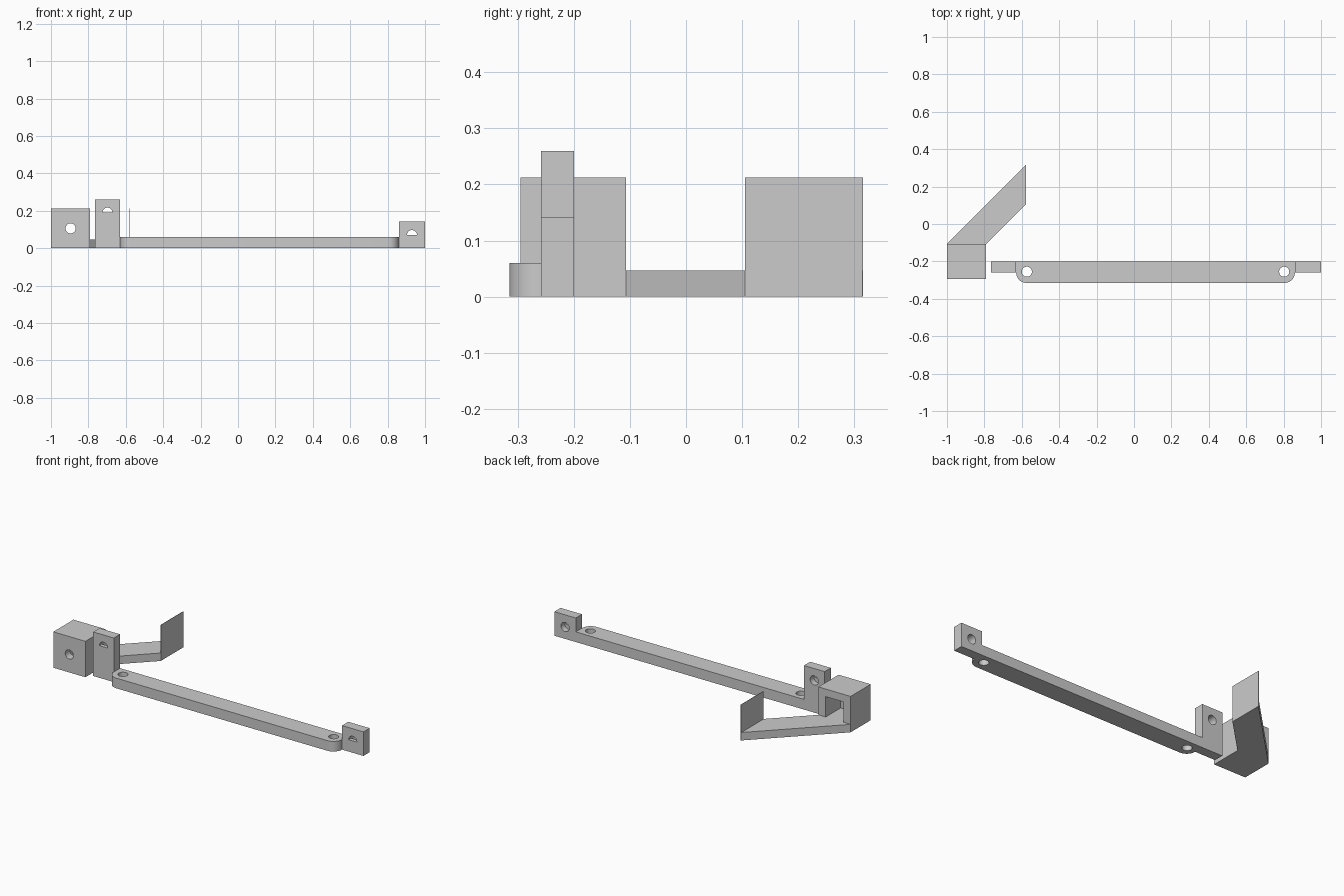
import bpy
import bmesh
from math import pi, cos, sin
from mathutils import Matrix, Vector

cube = bpy.data.objects.get("Cube")
if cube:
    bpy.data.objects.remove(cube)

grey = bpy.data.materials.new("plain grey")
grey.use_nodes = True
GREY = (0.6, 0.6, 0.6, 1)
grey.diffuse_color = GREY
grey.node_tree.nodes["Principled BSDF"].inputs["Base Color"].default_value = GREY

HOLE = 0.027
STANDING = Matrix.Rotation(pi / 2, 4, "X")  # turns an upward extrusion to run along -y


def prism(name, outline, z0, z1, matrix=Matrix()):
    """Extrude a flat outline from z0 to z1, then place it."""
    bm = bmesh.new()
    face = bm.faces.new([bm.verts.new((x, y, z0)) for x, y in outline])
    out = bmesh.ops.extrude_face_region(bm, geom=[face])
    top = [v for v in out["geom"] if isinstance(v, bmesh.types.BMVert)]
    bmesh.ops.translate(bm, verts=top, vec=Vector((0, 0, z1 - z0)))
    bmesh.ops.transform(bm, matrix=matrix, verts=bm.verts)
    bmesh.ops.recalc_face_normals(bm, faces=bm.faces)
    mesh = bpy.data.meshes.new(name)
    bm.to_mesh(mesh)
    bm.free()
    mesh.materials.append(grey)
    obj = bpy.data.objects.new(name, mesh)
    bpy.context.collection.objects.link(obj)
    return obj


def rect(x0, x1, y0, y1):
    return [(x0, y0), (x1, y0), (x1, y1), (x0, y1)]


def arc(cx, cy, r, start, end, steps):
    angles = [start + (end - start) * i / steps for i in range(steps + 1)]
    return [(cx + r * cos(a), cy + r * sin(a)) for a in angles]


def circle(cx, cy):
    return arc(cx, cy, HOLE, 0, 2 * pi, 32)[:-1]


def cut(obj, cutter):
    """Subtract the cutter, then discard it."""
    mod = obj.modifiers.new("cut", "BOOLEAN")
    mod.operation = "DIFFERENCE"
    mod.solver = "EXACT"
    mod.object = cutter
    bpy.context.view_layer.objects.active = obj
    bpy.ops.object.modifier_apply(modifier=mod.name)
    bpy.data.objects.remove(cutter)


# Long bar with rounded front corners and a screw hole near each end
LEFT, RIGHT, FRONT, BACK, R = -0.63, 0.86, -0.315, -0.2, 0.055
outline = [(RIGHT, BACK), (LEFT, BACK)]
outline += arc(LEFT + R, FRONT + R, R, pi, 1.5 * pi, 10)
outline += arc(RIGHT - R, FRONT + R, R, 1.5 * pi, 2 * pi, 10)
bar = prism("long_bar", outline, 0, 0.06)
for x in (-0.573, 0.803):
    cut(bar, prism("cutter", circle(x, -0.255), -0.1, 0.2))

# Upright tabs: round hole from the back, only its upper half reaching the front
tabs = []
for name, x0, x1, top, hole_z in (("tall_tab", -0.765, LEFT, 0.26, 0.19),
                                  ("short_tab", RIGHT, 1.0, 0.142, 0.07)):
    tab = prism(name, rect(x0, x1, -0.258, BACK), 0, top)
    cx = (x0 + x1) / 2
    cut(tab, prism("cutter", circle(cx, hole_z), 0.1, 0.235, STANDING))
    cut(tab, prism("cutter", arc(cx, hole_z, HOLE, 0, pi, 16), 0.1, 0.4, STANDING))
    tabs.append(tab)

# Hollow box, open at the back, with a hole through the front wall
X0, X1, Y0, Y1, TOP, WALL = -1.0, -0.79, -0.295, -0.107, 0.212, 0.045
box = prism("hollow_box", rect(X0, X1, Y0, Y1), 0, TOP)
cut(box, prism("cutter", rect(X0 + WALL, X1 - WALL, Y0 + WALL, 0.0), WALL, TOP - WALL))
cut(box, prism("cutter", circle((X0 + X1) / 2, TOP / 2), 0.2, 0.4, STANDING))

# Slanted arm behind the box, and the thin plate standing at its end
END = -0.578
arm = prism("slanted_arm", [(X0, Y1), (X1, Y1), (END, 0.105), (END, 0.315)], 0, 0.047)
plate = prism("end_plate", rect(END - 0.002, END, 0.105, 0.315), 0, TOP)

# Smooth the round surfaces, keeping edges sharp
bpy.ops.object.select_all(action="DESELECT")
for obj in [bar, box, arm, plate] + tabs:
    obj.select_set(True)
bpy.context.view_layer.objects.active = bar
bpy.ops.object.shade_smooth_by_angle(angle=pi / 6)
